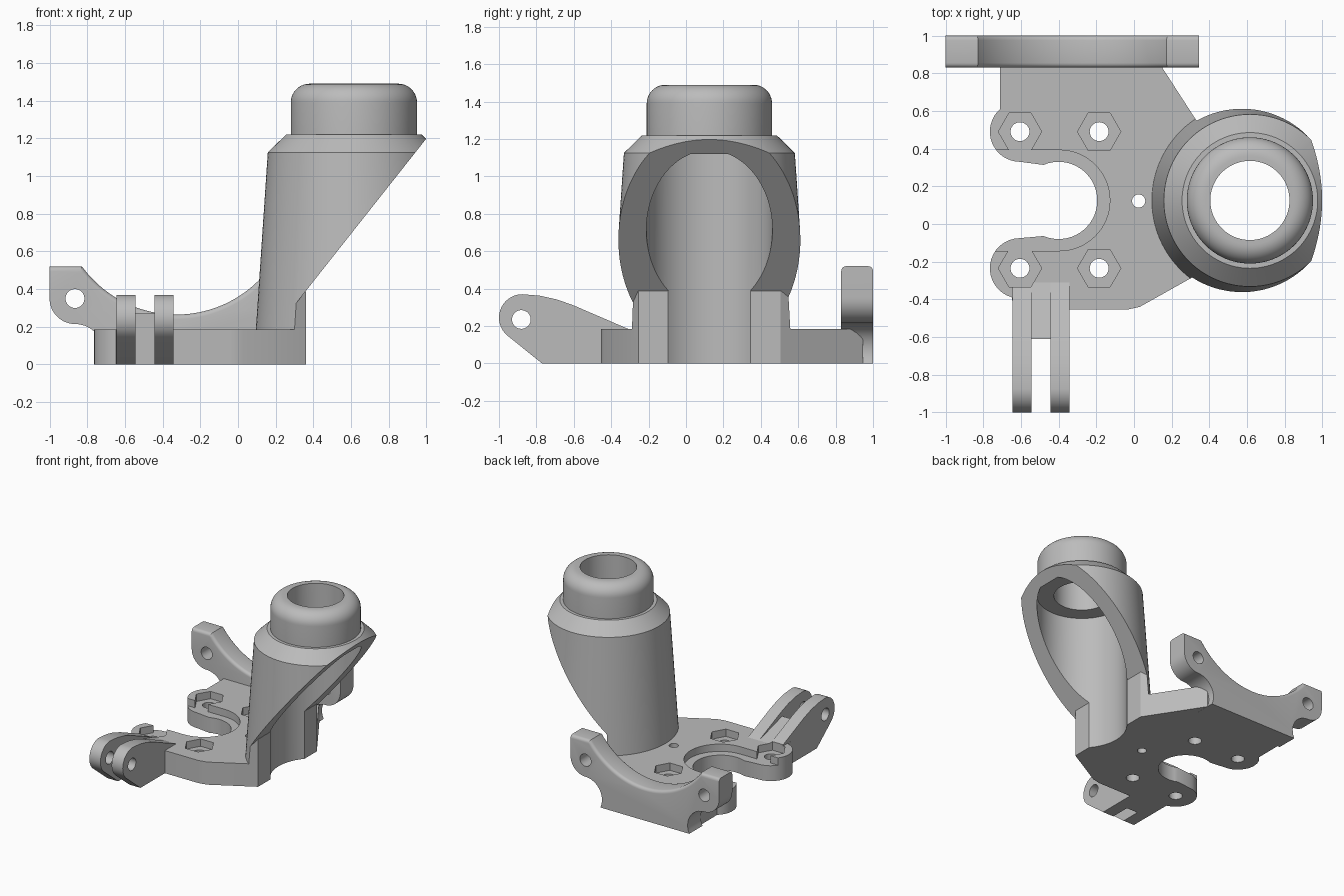
import bpy, bmesh
from math import sin, cos, radians, pi
from mathutils import Matrix, Vector

if "Cube" in bpy.data.objects:
    bpy.data.objects.remove(bpy.data.objects["Cube"])

grey = bpy.data.materials.new("plain grey")
grey.use_nodes = True
grey.diffuse_color = (0.5, 0.5, 0.5, 1)
grey.node_tree.nodes["Principled BSDF"].inputs["Base Color"].default_value = (0.5, 0.5, 0.5, 1)


def arc(cx, cy, r, a0, a1, n=16):
    angles = [radians(a0 + (a1 - a0) * i / n) for i in range(n + 1)]
    return [(cx + r * cos(a), cy + r * sin(a)) for a in angles]


def finish(name, bm):
    bmesh.ops.recalc_face_normals(bm, faces=bm.faces)
    mesh = bpy.data.meshes.new(name)
    bm.to_mesh(mesh)
    bm.free()
    ob = bpy.data.objects.new(name, mesh)
    bpy.context.scene.collection.objects.link(ob)
    mesh.materials.append(grey)
    return ob


def prism_mesh(pts, axis, lo, hi):
    """Extrude a 2D outline along x, y or z."""
    place = {"x": lambda u, v, w: (w, u, v),
             "y": lambda u, v, w: (u, w, v),
             "z": lambda u, v, w: (u, v, w)}[axis]
    bm = bmesh.new()
    face = bm.faces.new([bm.verts.new(place(u, v, lo)) for u, v in pts])
    new = bmesh.ops.extrude_face_region(bm, geom=[face])["geom"]
    moved = [g for g in new if isinstance(g, bmesh.types.BMVert)]
    bmesh.ops.translate(bm, verts=moved, vec=Vector(place(0, 0, hi - lo)))
    bmesh.ops.recalc_face_normals(bm, faces=bm.faces)
    return bm


def prism(name, pts, axis, lo, hi):
    return finish(name, prism_mesh(pts, axis, lo, hi))


def rod(u, v, r, axis, lo, hi, n=32):
    return prism("cutter", arc(u, v, r, 0, 360, n)[:-1], axis, lo, hi)


def revolve(name, profile, cx, cy, n=96):
    """Turn an (r, z) profile that starts and ends on the axis."""
    bm = bmesh.new()
    vs = [bm.verts.new((cx + r, cy, z)) for r, z in profile]
    edges = [bm.edges.new(p) for p in zip(vs, vs[1:])]
    bmesh.ops.spin(bm, geom=vs + edges, cent=(cx, cy, 0), axis=(0, 0, 1),
                   angle=2 * pi, steps=n, use_duplicate=False)
    bmesh.ops.remove_doubles(bm, verts=bm.verts, dist=0.0001)
    return finish(name, bm)


def combine(ob, other, mode="DIFFERENCE", keep=False):
    mod = ob.modifiers.new("combine", "BOOLEAN")
    mod.operation, mod.object, mod.solver = mode, other, "EXACT"
    bpy.context.view_layer.objects.active = ob
    bpy.ops.object.modifier_apply(modifier=mod.name)
    if not keep:
        bpy.data.objects.remove(other)


TOP = 0.185            # plate thickness
POCKET = 0.125         # floor of the recesses
TX, TY = 0.615, 0.125  # tower axis
screws = [(-0.605, 0.49), (-0.185, 0.49), (-0.605, -0.235), (-0.185, -0.235)]
slant = [(0.03, -0.44), (0.36, -0.255), (0.36, 0.505), (0.075, 0.945)]


def bore():
    return revolve("cutter", [(0, -0.1), (0.337, -0.1), (0.337, 1.12),
                              (0.21, 1.12), (0.21, 1.6), (0, 1.6)], TX, TY)


def nut_pocket(x, y):
    return rod(x, y, 0.115, "z", POCKET, 0.6, 6)


# Base plate with round lugs and an open slot
outline = ([(-0.71, 0.945)] + arc(-0.605, 0.49, 0.16, 131, 270)
           + arc(-0.4, 0.125, 0.205, 113, -113, 32)
           + arc(-0.605, -0.235, 0.16, 90, 255)
           + [(-0.645, -0.455), (-0.04, -0.455)] + slant)
plate = prism("base_plate", outline, "z", 0, TOP)
shelf = arc(-0.395, 0.125, 0.267, -90, 90, 32) + [(-0.9, 0.392), (-0.9, -0.142)]
combine(plate, prism("cutter", shelf, "z", POCKET, 0.4))
for x, y in screws:
    combine(plate, nut_pocket(x, y))
    combine(plate, rod(x, y, 0.05, "z", -0.1, 0.4))
combine(plate, rod(0.025, 0.122, 0.035, "z", -0.1, 0.4))
combine(plate, bore())

# Tapered tower with a rounded collar, sliced by a sloping plane
tower = revolve("tower", [(0, 0.1), (0.526, 0.1), (0.457, 1.125), (0.36, 1.22),
                          (0.335, 1.22)] + arc(0.235, 1.39, 0.1, 0, 90, 10)
                + [(0, 1.49)], TX, TY)
keep_zone = prism("cutter", [(-0.2, 0.16), (0.178, 0.16), (1.3, 1.579), (1.3, 1.8),
                             (-0.2, 1.8)], "y", -1.2, 1.2)
foot = prism("cutter", [(-0.3, -0.44)] + slant + [(-0.3, 0.945)], "z", 0.14, 0.388)
combine(keep_zone, foot, "UNION")
combine(tower, keep_zone, "INTERSECT")
combine(tower, bore())

# Rear flange with two ears and a scooped top
half = (arc(0.5375, 0.065, 0.15, 206, 90, 12) + arc(0.5375, 0.35, 0.135, -90, 0, 12)
        + [(0.6725, 0.52)] + arc(0, 0.883, 0.618, -36, -90, 24))
profile = half + [(-u, z) for u, z in reversed(half[:-1])]
bm = prism_mesh(profile, "y", 0.83, 1.0)
rim = []
for e in bm.edges:
    a, b = (v.co for v in e.verts)
    mid = (a + b) / 2
    if abs(a.y - b.y) < 0.001 < abs(a.x - b.x) and mid.z > 0.26:
        if abs(mid.x) < 0.5 or mid.z > 0.5:
            rim.append(e)
bmesh.ops.bevel(bm, geom=rim, offset=0.025, segments=4, profile=0.5, affect="EDGES")
bmesh.ops.transform(bm, matrix=Matrix.Translation((-0.3275, 0, 0)), verts=bm.verts)
flange = finish("rear_flange", bm)
for side in (-1, 1):
    combine(flange, rod(-0.3275 + side * 0.5375, 0.35, 0.05, "y", 0.7, 1.1))

# Front fork: two prongs and the web between them
prong = (arc(-0.875, 0.245, 0.125, 232, 90, 16)
         + [(-0.78, 0.362), (-0.69, 0.342), (-0.6, 0.31), (-0.31, TOP), (-0.35, 0.1),
            (-0.44, 0), (-0.77, 0)])
parts = []
for name, x in (("right_prong", -0.645), ("left_prong", -0.443)):
    ob = prism(name, prong, "x", x, x + 0.1)
    combine(ob, rod(-0.88, 0.235, 0.05, "x", -0.8, -0.2))
    parts.append(ob)
web = prism("fork_web", [(-0.61, 0), (-0.61, 0.27), (-0.31, TOP), (-0.35, 0.1), (-0.44, 0)],
            "x", -0.546, -0.442)
for ob in (parts[0], web):
    combine(ob, nut_pocket(*screws[2]))

# Smooth curved walls, crisp corners
for ob in (plate, tower, flange, web, *parts):
    bpy.ops.object.select_all(action="DESELECT")
    ob.select_set(True)
    bpy.context.view_layer.objects.active = ob
    bpy.ops.object.shade_smooth_by_angle(angle=radians(28))
